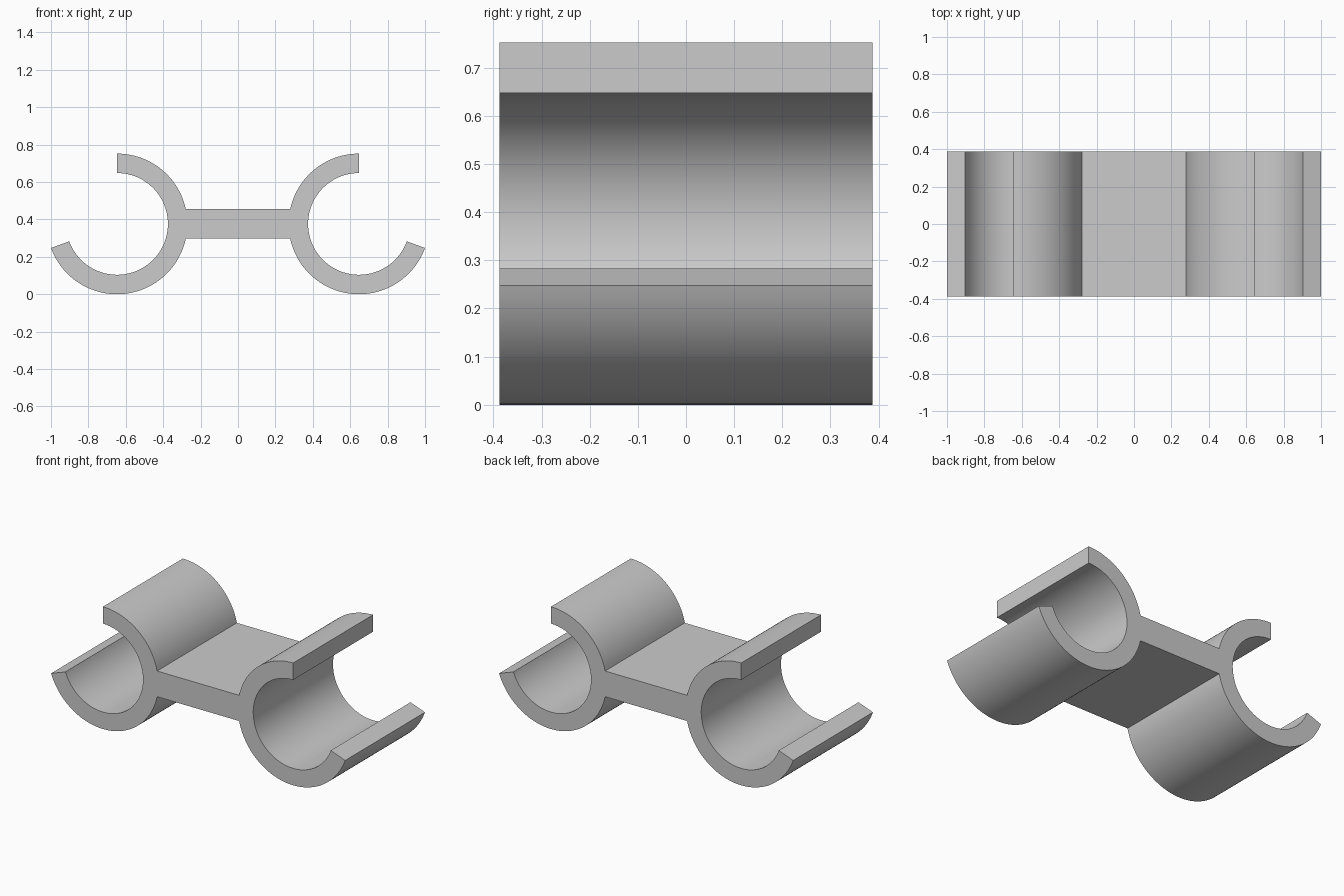
import bpy, bmesh
from math import sin, cos, asin, degrees, radians

if "Cube" in bpy.data.objects:
    bpy.data.objects.remove(bpy.data.objects["Cube"])

CX, CZ = 0.6467, 0.376       # clip ring centre
R_OUT, R_IN = 0.376, 0.272   # ring radii
WEB_HALF = 0.079             # half thickness of the joining web
DEPTH = 0.775
TOP, LOW = 90, 340           # opening ends of each ring, in degrees
A = degrees(asin(WEB_HALF / R_OUT))


def arc(r, a0, a1, n, side=1):
    """Points on a clip ring; side -1 mirrors to the left clip."""
    pts = []
    for i in range(n + 1):
        t = radians(a0 + (a1 - a0) * i / n)
        pts.append((side * (CX + r * cos(t)), CZ + r * sin(t)))
    return pts


# One closed outline: two open rings joined by a flat web
outline = (arc(R_OUT, TOP, 180 - A, 26)
           + arc(R_OUT, 180 - A, TOP, 26, -1)
           + arc(R_IN, TOP, LOW, 80, -1)
           + arc(R_OUT, LOW, 180 + A, 48, -1)
           + arc(R_OUT, 180 + A, LOW, 48)
           + arc(R_IN, LOW, TOP, 80))

# Extrude the outline along y
bm = bmesh.new()
face = bm.faces.new([bm.verts.new((x, -DEPTH / 2, z)) for x, z in outline])
ext = bmesh.ops.extrude_face_region(bm, geom=[face], use_keep_orig=True)
bmesh.ops.translate(bm, vec=(0, DEPTH, 0),
                    verts=[v for v in ext["geom"] if isinstance(v, bmesh.types.BMVert)])
bmesh.ops.recalc_face_normals(bm, faces=bm.faces)

mesh = bpy.data.meshes.new("double_pipe_clip")
bm.to_mesh(mesh)
bm.free()
clip = bpy.data.objects.new("double_pipe_clip", mesh)
bpy.context.collection.objects.link(clip)

# Smooth curved walls, sharp rims and corners
bpy.context.view_layer.objects.active = clip
clip.select_set(True)
bpy.ops.object.shade_smooth_by_angle(angle=radians(30))
